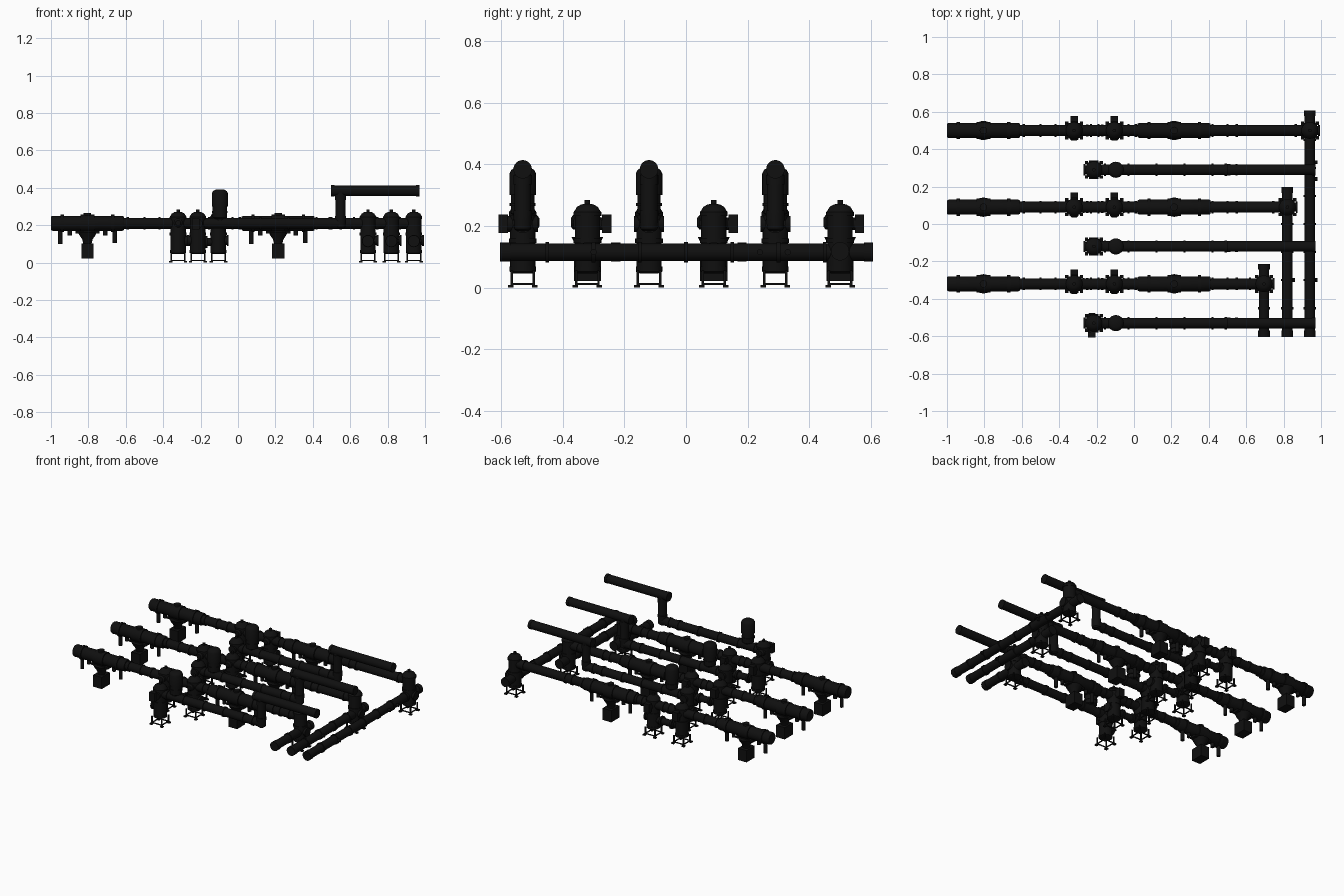
import bpy, bmesh, math
from mathutils import Vector, Matrix

cube = bpy.data.objects.get("Cube")
if cube:
    bpy.data.objects.remove(cube, do_unlink=True)

black = bpy.data.materials.new("black_metal")
black.use_nodes = True
black.diffuse_color = (0.005, 0.005, 0.005, 1)
black.node_tree.nodes["Principled BSDF"].inputs["Base Color"].default_value = (0.005, 0.005, 0.005, 1)

AXES = {"x": Vector((1, 0, 0)), "y": Vector((0, 1, 0)), "z": Vector((0, 0, 1))}


def finish(name, bm, smooth=True):
    bmesh.ops.recalc_face_normals(bm, faces=bm.faces)
    if smooth:
        for f in bm.faces:
            f.smooth = True
        for e in bm.edges:
            e.smooth = e.calc_face_angle(0) < math.radians(35)
    mesh = bpy.data.meshes.new(name)
    bm.to_mesh(mesh)
    bm.free()
    mesh.materials.append(black)
    ob = bpy.data.objects.new(name, mesh)
    bpy.context.scene.collection.objects.link(ob)
    return ob


def lathe(name, origin, axis, profile, sides=24):
    """Closed turned solid; profile holds (distance along axis, radius)."""
    bm = bmesh.new()
    turn = AXES["z"].rotation_difference(AXES[axis]).to_matrix()
    rings = []
    for d, r in profile:
        rings.append([bm.verts.new(Vector(origin) + turn @ Vector(
            (r * math.cos(math.tau * i / sides), r * math.sin(math.tau * i / sides), d)))
            for i in range(sides)])
    for a, b in zip(rings, rings[1:]):
        for i in range(sides):
            j = (i + 1) % sides
            bm.faces.new((a[i], a[j], b[j], b[i]))
    bm.faces.new(rings[0])
    bm.faces.new(rings[-1])
    return finish(name, bm)


def tube(name, origin, axis, start, end, r, sides=24):
    return lathe(name, origin, axis, [(start, r), (end, r)], sides)


def box(name, centre, size):
    bm = bmesh.new()
    bmesh.ops.create_cube(bm, size=1, matrix=Matrix.Translation(centre) @ Matrix.Diagonal((*size, 1)))
    return finish(name, bm, False)


def flanges(name, origin, axis, places, r):
    for p in places:
        tube(name, origin, axis, p - 0.006, p + 0.006, r)


def stand(x, y):
    # Four legs with feet, tied by low rails
    for sx in (-1, 1):
        for sy in (-1, 1):
            box("stand_leg", (x + sx * 0.036, y + sy * 0.036, 0.028), (0.008, 0.008, 0.056))
            box("stand_foot", (x + sx * 0.039, y + sy * 0.039, 0.004), (0.018, 0.018, 0.008))
        box("stand_rail", (x + sx * 0.036, y, 0.012), (0.006, 0.072, 0.006))
        box("stand_rail", (x, y + sx * 0.036, 0.012), (0.072, 0.006, 0.006))


def vessel(x, y, nozzle=1):
    lathe("vessel_body", (x, y, 0), "z", [
        (0.046, 0.030), (0.052, 0.043), (0.068, 0.043), (0.068, 0.041), (0.145, 0.041),
        (0.145, 0.045), (0.160, 0.045), (0.160, 0.041), (0.232, 0.041), (0.232, 0.045),
        (0.245, 0.045), (0.250, 0.041), (0.262, 0.034), (0.270, 0.020), (0.272, 0.006)])
    tube("vessel_top_nub", (x, y, 0), "z", 0.265, 0.285, 0.009, 12)
    lathe("vessel_nozzle", (x, y, 0.118), "x",
          [(0, 0.024), (nozzle * 0.045, 0.024), (nozzle * 0.045, 0.030), (nozzle * 0.055, 0.030)])
    stand(x, y)


def side_motor(x, y, side):
    # Actuator on one side and a round hub on the other
    tube("actuator_shaft", (x, y, 0.207), "y", 0, side * 0.06, 0.020)
    box("actuator_box", (x, y + side * 0.063, 0.207), (0.040, 0.030, 0.060))
    lathe("side_hub", (x, y, 0.212), "y",
          [(0, 0.024), (-side * 0.046, 0.024), (-side * 0.054, 0.014)])


def chamber(x, y):
    # Wide drum with bands, hanging drains and a hopper over a collection box
    o = (x, y, 0.21)
    half, r = 0.195, 0.040
    lathe("drum", o, "x", [(-half, 0.036), (-half + 0.008, r), (half - 0.008, r), (half, 0.036)], 32)
    for p in (-0.135, 0.135):
        tube("drum_band", o, "x", p - 0.009, p + 0.009, 0.046, 32)
    tube("drum_centre_band", o, "x", -0.037, 0.037, 0.046, 32)
    tube("drum_top_nub", o, "z", 0.03, 0.055, 0.020, 16)
    for p, low in ((-0.145, 0.10), (-0.095, 0.145), (0.095, 0.145), (0.145, 0.105)):
        tube("drain_pipe", (x + p, y, 0), "z", low, 0.20, 0.012, 12)
    box("hopper_plate", (x, y, 0.163), (0.13, 0.05, 0.012))
    lathe("hopper", (x, y, 0), "z", [(0.10, 0.022), (0.125, 0.028), (0.145, 0.042), (0.165, 0.052)], 16)
    box("collection_box", (x, y, 0.062), (0.065, 0.088, 0.080))


def process_line(y, end):
    # Long line: drum, two vessels, second drum and the end vessel over its header
    o = (0, y, 0.21)
    tube("line_pipe", o, "x", -0.64, end, 0.029)
    flanges("line_flange", o, "x", (-0.59, -0.50, -0.42, -0.23, -0.19, -0.03, 0.01,
                                    0.42, 0.50, 0.55, end - 0.075), 0.034)
    chamber(-0.805, y)
    chamber(0.215, y)
    for x in (-0.32, -0.105):
        vessel(x, y)
        side_motor(x, y, 1)
    tube("lower_link_pipe", (0, y, 0.11), "x", -0.29, -0.13, 0.022)
    flanges("link_flange", (0, y, 0.11), "x", (-0.25, -0.17), 0.032)

    # End vessel and the cross header running to the front
    vessel(end, y)
    h = (end, 0, 0.115)
    stub = y + 0.107
    tube("header_pipe", h, "y", -0.60, stub, 0.028)
    tube("header_end", h, "y", -0.603, -0.57, 0.031)
    tube("header_end", h, "y", stub - 0.03, stub, 0.031)
    count = int((stub + 0.5) / 0.15)
    flanges("header_flange", h, "y", [-0.45 + 0.15 * i for i in range(count)], 0.033)
    for p in [q for q in (-0.30, 0.24, 0.33) if q < y - 0.05]:
        tube("header_tap", (end, p, 0.115), "x", 0, 0.042, 0.010, 12)


def return_line(y):
    # Short line: inlet vessel, tall filter, riser and raised outlet
    o = (0, y, 0.21)
    vessel(-0.215, y, -1)
    for side in (-1, 1):
        tube("side_hub", (-0.215, y, 0.207), "y", 0, side * 0.049, 0.026)
    tube("return_pipe", o, "x", -0.215, 0.55, 0.028)
    flanges("return_flange", o, "x", (-0.155, -0.03, 0.12, 0.27, 0.42, 0.49), 0.033)
    lathe("filter_tower", (-0.097, y, 0), "z", [
        (0.195, 0.024), (0.232, 0.024), (0.240, 0.038), (0.265, 0.038), (0.265, 0.042),
        (0.275, 0.042), (0.275, 0.038), (0.300, 0.038), (0.300, 0.043), (0.370, 0.043),
        (0.382, 0.037), (0.390, 0.024)])
    lathe("riser_foot", (0.548, y, 0), "z", [(0.183, 0.018), (0.19, 0.027), (0.235, 0.030), (0.25, 0.030)])
    tube("riser_pipe", (0.548, y, 0), "z", 0.21, 0.385, 0.027)
    tube("riser_collar", (0.548, y, 0), "z", 0.335, 0.365, 0.030)
    tube("outlet_pipe", (0, y, 0.384), "x", 0.50, 0.97, 0.028)
    for p in (0.497, 0.952):
        tube("outlet_end", (0, y, 0.384), "x", p, p + 0.018, 0.030)


for row_y, row_end in ((-0.32, 0.695), (0.09, 0.82), (0.50, 0.94)):
    process_line(row_y, row_end)
for row_y in (-0.53, -0.12, 0.29):
    return_line(row_y)
side_motor(-0.225, -0.53, -1)
